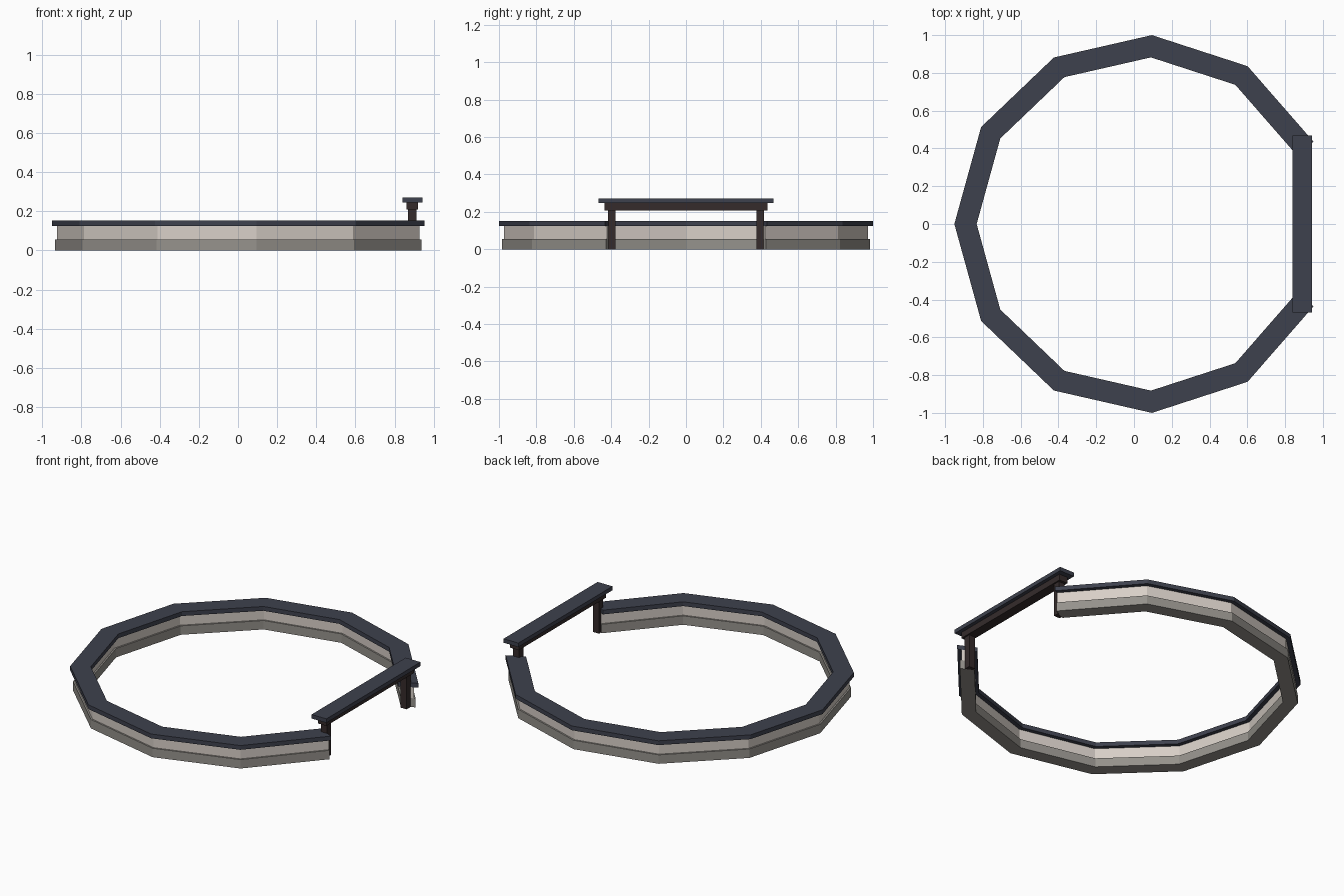
import bpy, bmesh
from math import cos, sin, pi

if "Cube" in bpy.data.objects:
    bpy.data.objects.remove(bpy.data.objects["Cube"])

CX = 0.05            # ring centre
GAP = pi / 7         # half of the gate opening angle
SEGS = 10            # straight wall sections


def material(name, rgb):
    m = bpy.data.materials.new(name)
    m.diffuse_color = (*rgb, 1)
    m.use_nodes = True
    m.node_tree.nodes["Principled BSDF"].inputs["Base Color"].default_value = m.diffuse_color
    return m


roof = material("slate_tile", (0.048, 0.053, 0.075))
plaster = material("plaster", (0.68, 0.62, 0.57))
stone = material("stone", (0.30, 0.285, 0.26))
wood = material("dark_wood", (0.035, 0.024, 0.024))


def finish(name, bm, mat):
    bmesh.ops.recalc_face_normals(bm, faces=bm.faces)
    me = bpy.data.meshes.new(name)
    bm.to_mesh(me)
    bm.free()
    me.materials.append(mat)
    ob = bpy.data.objects.new(name, me)
    bpy.context.collection.objects.link(ob)


def ring(name, r_in, r_out, z0, z1, mat):
    """Open faceted ring with a rectangular section and closed ends."""
    bm = bmesh.new()
    loops = []
    for i in range(SEGS + 1):
        a = GAP + (2 * pi - 2 * GAP) * i / SEGS
        loops.append([bm.verts.new((CX + r * cos(a), r * sin(a), z))
                      for r, z in ((r_in, z0), (r_out, z0), (r_out, z1), (r_in, z1))])
    for p, q in zip(loops, loops[1:]):
        for k in range(4):
            n = (k + 1) % 4
            bm.faces.new((p[k], p[n], q[n], q[k]))
    bm.faces.new(loops[0])
    bm.faces.new(loops[-1])
    finish(name, bm, mat)


def box(name, x, y, z, mat):
    """Box from (min, max) ranges."""
    bm = bmesh.new()
    bmesh.ops.create_cube(bm, size=1)
    for v in bm.verts:
        v.co = [r[0] if c < 0 else r[1] for c, r in zip(v.co, (x, y, z))]
    finish(name, bm, mat)


# Enclosure wall
ring("wall_plinth", 0.899, 0.985, 0, 0.056, stone)
ring("wall_body", 0.909, 0.975, 0.056, 0.125, plaster)
ring("wall_cap", 0.883, 1.001, 0.125, 0.152, roof)

# Gate
for side, y in (("right", -0.397), ("left", 0.397)):
    box("gate_post_" + side, (0.869, 0.911), (y - 0.021, y + 0.021), (0, 0.21), wood)
box("gate_lintel", (0.86, 0.92), (-0.435, 0.435), (0.208, 0.246), wood)
box("gate_roof", (0.84, 0.943), (-0.468, 0.468), (0.246, 0.271), roof)
